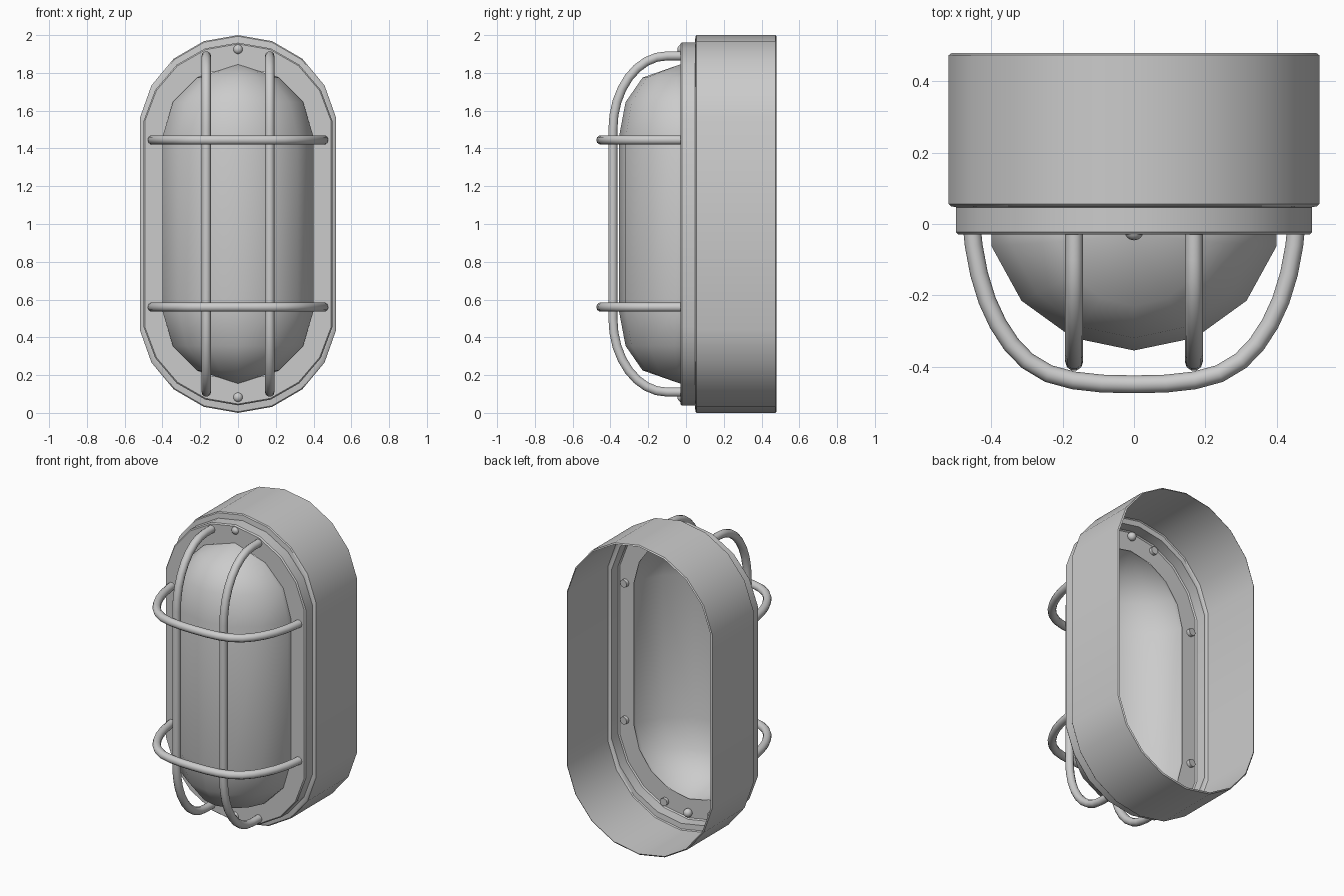
import bpy
import bmesh
from math import sin, cos, pi, atan2, hypot, radians

if "Cube" in bpy.data.objects:
    bpy.data.objects.remove(bpy.data.objects["Cube"])


def finish(obj, angle=38):
    bpy.ops.object.select_all(action='DESELECT')
    obj.select_set(True)
    bpy.context.view_layer.objects.active = obj
    bpy.ops.object.shade_smooth_by_angle(angle=radians(angle))


def loft(name, rings, closed):
    """Skin equal-length rings of points; closed joins each ring's ends."""
    bm = bmesh.new()
    rows = [[bm.verts.new(p) for p in ring] for ring in rings]
    n = len(rows[0])
    for a, b in zip(rows, rows[1:]):
        for i in range(n if closed else n - 1):
            j = (i + 1) % n
            bm.faces.new((a[i], a[j], b[j], b[i]))
    bmesh.ops.remove_doubles(bm, verts=bm.verts, dist=0.0005)
    bmesh.ops.recalc_face_normals(bm, faces=bm.faces)
    me = bpy.data.meshes.new(name)
    bm.to_mesh(me)
    bm.free()
    obj = bpy.data.objects.new(name, me)
    bpy.context.collection.objects.link(obj)
    finish(obj)
    return obj


def outline(half_w, top, shoulder, y, seg=4):
    """Long rounded outline: straight sides with a shallow arc at each end."""
    h = top - shoulder
    r = (half_w ** 2 + h ** 2) / (2 * h)
    a0 = atan2(h - r, half_w)
    if r > h:
        a0, zc = atan2(r - h, half_w), top - r
    else:
        zc = top - r
    end = []
    for i in range(2 * seg + 1):
        a = a0 + (pi - 2 * a0) * i / (2 * seg)
        end.append((r * cos(a), y, zc + r * sin(a)))
    return end + [(-x, y, 2 - z) for x, y, z in end]


def wire(name, pts, radius=0.025):
    cu = bpy.data.curves.new(name, 'CURVE')
    cu.dimensions = '3D'
    cu.bevel_depth = radius
    cu.bevel_resolution = 3
    cu.use_fill_caps = True
    sp = cu.splines.new('POLY')
    sp.points.add(len(pts) - 1)
    for p, co in zip(sp.points, pts):
        p.co = (*co, 1)
    obj = bpy.data.objects.new(name, cu)
    bpy.context.collection.objects.link(obj)
    bpy.ops.object.select_all(action='DESELECT')
    obj.select_set(True)
    bpy.context.view_layer.objects.active = obj
    bpy.ops.object.convert(target='MESH')
    finish(bpy.context.view_layer.objects.active)


# Open-backed housing with stepped front rim: half width, top, shoulder, y
profile = [(0.512, 1.992, 1.56, 0.48), (0.52, 2.0, 1.56, 0.474),
           (0.52, 2.0, 1.56, 0.056), (0.514, 1.994, 1.56, 0.05),
           (0.50, 1.96, 1.545, 0.047), (0.50, 1.96, 1.545, -0.022),
           (0.493, 1.953, 1.545, -0.03), (0.392, 1.83, 1.46, -0.03)]
loft("housing", [outline(*p) for p in profile], True)

# Domed lens: sections at height z with half width and front depth
half = [(1.845, 0.0, -0.03), (1.775, 0.217, -0.23),
        (1.645, 0.345, -0.32), (1.46, 0.40, -0.355)]
sections = half + [(2 - z, w, d) for z, w, d in reversed(half)]
arc = [(1, 0), (1, 0.1), (0.79, 0.57), (0.43, 0.89), (0, 1)]
arc += [(-x, t) for x, t in reversed(arc[:-1])]
loft("lens", [[(w * x, -0.03 + (d + 0.03) * t, z) for x, t in arc]
              for z, w, d in sections], False)

# Vertical guard wires
bend = [(-0.1 - 0.287 * sin(pi / 16 * i), 1.5 + 0.39 * cos(pi / 16 * i))
        for i in range(9)]
upper = [(-0.01, 1.89)] + bend
path = upper + [(y, 2 - z) for y, z in reversed(upper)]
for side, x in (("left", -0.168), ("right", 0.168)):
    wire("vertical_wire_" + side, [(x, y, z) for y, z in path])

# Horizontal guard wires
bow = [(-0.455, -0.01), (-0.45, -0.06), (-0.435, -0.14), (-0.412, -0.215),
       (-0.382, -0.28), (-0.345, -0.337), (-0.30, -0.384), (-0.24, -0.42),
       (-0.17, -0.439), (-0.09, -0.448), (0, -0.45)]
bow += [(-x, y) for x, y in reversed(bow[:-1])]
for pos, z in (("lower", 0.56), ("upper", 1.445)):
    wire("horizontal_wire_" + pos, [(x, y, z) for x, y in bow])

# Screw heads
for pos, z in (("lower", 0.083), ("upper", 1.925)):
    bpy.ops.mesh.primitive_uv_sphere_add(segments=16, ring_count=8, radius=0.027,
                                         location=(0, -0.019, z))
    screw = bpy.context.object
    screw.name = "screw_" + pos
    finish(screw)
